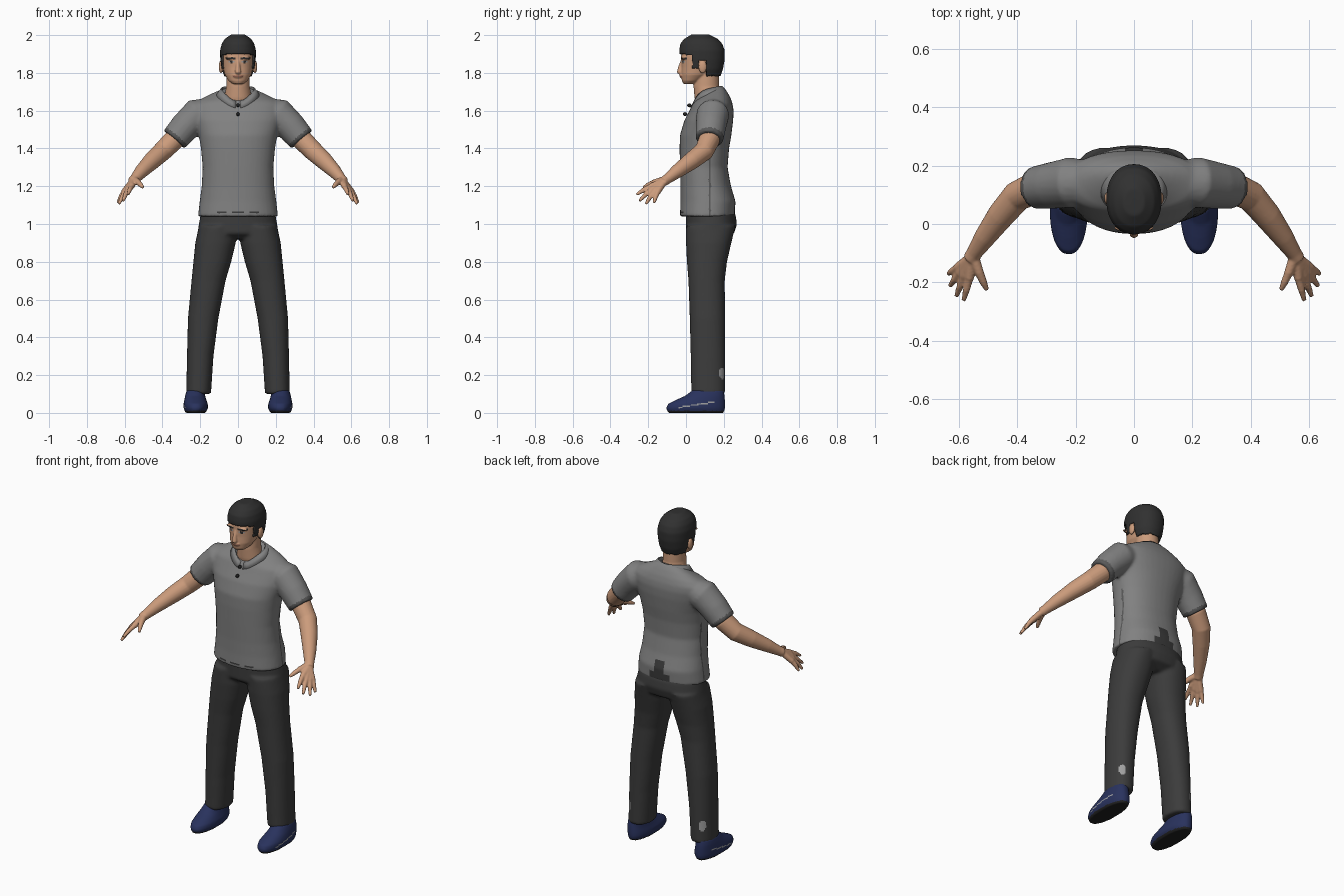
import bpy, bmesh
from math import cos, sin, pi
from mathutils import Vector

old = bpy.data.objects.get("Cube")
if old:
    bpy.data.objects.remove(old, do_unlink=True)


def material(name, r, g, b):
    m = bpy.data.materials.new(name)
    m.use_nodes = True
    m.diffuse_color = (r, g, b, 1)
    node = m.node_tree.nodes["Principled BSDF"]
    node.inputs["Base Color"].default_value = (r, g, b, 1)
    node.inputs["Roughness"].default_value = 0.8
    return m


SKIN = material("skin", 0.60, 0.33, 0.20)
LIP = material("lip", 0.36, 0.15, 0.10)
HAIR = material("dark_hair", 0.03, 0.03, 0.03)
SHIRT = material("grey_shirt", 0.22, 0.22, 0.22)
TRIM = material("dark_grey_trim", 0.10, 0.10, 0.10)
PANTS = material("charcoal_trousers", 0.045, 0.045, 0.045)
SHOE = material("navy_shoe", 0.022, 0.032, 0.11)
SOLE = material("black_sole", 0.015, 0.015, 0.015)
SOCK = material("light_grey", 0.35, 0.35, 0.35)


def skin_rings(bm, rings):
    """Join rings of points into a closed tube."""
    loops = [[bm.verts.new(p) for p in ring] for ring in rings]
    n = len(loops[0])
    for a, b in zip(loops, loops[1:]):
        for i in range(n):
            j = (i + 1) % n
            bm.faces.new((a[i], a[j], b[j], b[i]))
    bm.faces.new(loops[0][::-1])
    bm.faces.new(loops[-1])


def stack(bm, levels, power=0.9, side=1, n=40):
    """Loft level rings: z, x from, x to, y front, y back, backward tilt."""
    rings = []
    for z, x0, x1, y0, y1, *tilt in levels:
        ring = []
        for i in range(n):
            c, s = cos(2 * pi * i / n), sin(2 * pi * i / n)
            u = abs(c) ** power * (1 if c > 0 else -1)
            v = abs(s) ** power * (1 if s > 0 else -1)
            ring.append((side * ((x0 + x1) / 2 + u * (x1 - x0) / 2),
                         (y0 + y1) / 2 + v * (y1 - y0) / 2,
                         z + v * (tilt[0] if tilt else 0)))
        rings.append(ring)
    skin_rings(bm, rings)


def tube(bm, path, side=1, n=20):
    """Round limb along points: x, y, z, radius."""
    pts = [Vector((side * p[0], p[1], p[2])) for p in path]
    rings = []
    for k, p in enumerate(pts):
        t = pts[min(k + 1, len(pts) - 1)] - pts[max(k - 1, 0)]
        u = t.cross(Vector((0.1, 1, 0.3))).normalized()
        v = t.cross(u).normalized()
        rings.append([p + path[k][3] * (u * cos(2 * pi * i / n) + v * sin(2 * pi * i / n))
                      for i in range(n)])
    skin_rings(bm, rings)


def ball(bm, centre, size):
    new = bmesh.ops.create_uvsphere(bm, u_segments=24, v_segments=16, radius=1)["verts"]
    bmesh.ops.scale(bm, vec=size, verts=new)
    bmesh.ops.translate(bm, vec=centre, verts=new)


def finish(name, bm, mats, voxel=0.01, smooth=4, rule=None, keep=None):
    """Fuse the solids into one smooth skin, then colour or trim faces by rule."""
    bmesh.ops.recalc_face_normals(bm, faces=bm.faces)
    raw = bpy.data.meshes.new(name)
    bm.to_mesh(raw)
    bm.free()
    ob = bpy.data.objects.new(name, raw)
    bpy.context.collection.objects.link(ob)
    if voxel:
        r = ob.modifiers.new("fuse", "REMESH")
        r.mode, r.voxel_size = "VOXEL", voxel
        s = ob.modifiers.new("relax", "SMOOTH")
        s.factor, s.iterations = 0.5, smooth
        dg = bpy.context.evaluated_depsgraph_get()
        mesh = bpy.data.meshes.new_from_object(ob.evaluated_get(dg))
        ob.modifiers.clear()
        ob.data = mesh
        bpy.data.meshes.remove(raw)
    mesh = ob.data
    mesh.materials.clear()
    for m in mats:
        mesh.materials.append(m)
    if keep:
        b = bmesh.new()
        b.from_mesh(mesh)
        bmesh.ops.delete(b, geom=[f for f in b.faces if not keep(f.calc_center_median())],
                         context="FACES")
        b.to_mesh(mesh)
        b.free()
    for f in mesh.polygons:
        f.use_smooth = True
        f.material_index = rule(f.center, f.normal) if rule else 0
    return ob


# Trousers
bm = bmesh.new()
stack(bm, [(1.10, -.18, .18, 0, .23), (1.05, -.198, .198, 0, .262), (1.0, -.207, .207, 0, .27),
           (.95, -.215, .215, 0, .255), (.92, -.19, .19, .04, .2)])
for s in (1, -1):
    stack(bm, [(.99, .01, .207, 0, .262), (.9, .012, .226, 0, .24), (.8, .036, .236, .005, .217),
               (.7, .066, .246, .013, .205), (.5, .104, .265, .02, .207),
               (.3, .13, .27, .025, .207), (.1, .143, .274, .028, .207)], side=s)


def trouser_rule(p, n):
    worn = ((p.z - .21) / .032) ** 2 + ((abs(p.x) - .243) / .016) ** 2 < 1
    return 1 if worn and p.y > .12 else 0


finish("trousers", bm, [PANTS, SOCK], .009, 4, trouser_rule)

# Shirt with sleeves
bm = bmesh.new()
stack(bm, [(1.04, -.212, .212, -.032, .258), (1.12, -.203, .203, -.029, .262),
           (1.2, -.192, .192, -.029, .238), (1.3, -.187, .187, -.032, .22),
           (1.4, -.196, .196, -.034, .228), (1.47, -.208, .208, -.032, .24),
           (1.55, -.232, .232, -.008, .25), (1.6, -.24, .24, .018, .252),
           (1.635, -.235, .235, .035, .247), (1.66, -.2, .2, .045, .235, .01),
           (1.68, -.15, .15, .05, .215, .025), (1.695, -.1, .1, .05, .195, .035)])
for s in (1, -1):
    tube(bm, [(.14, .145, 1.6, .07), (.215, .142, 1.58, .087), (.28, .132, 1.515, .08),
              (.338, .124, 1.447, .073)], s)
SLEEVE, CUFF = Vector((.64, -.06, -.76)), Vector((.338, .124, 1.447))


def shirt_rule(p, n):
    q = Vector((abs(p.x), p.y, p.z))
    if q.x > .25 and (q - CUFF).dot(SLEEVE) > -.022:
        return 1
    if p.y > .15 and p.z < 1.165 and q.x < .035 + (.03 if p.z < 1.09 else 0):
        return 2
    if p.y < .05 and abs(p.z - 1.063) < .007 and (q.x < .035 or .06 < q.x < .11):
        return 2
    if p.z < 1.4 and q.x > .15 and abs(p.y - .125) < .007:
        return 1
    return 0


finish("shirt", bm, [SHIRT, TRIM, PANTS], .009, 4, shirt_rule)

# Folded collar, open at the front
bm = bmesh.new()
rows = []
for i in range(33):
    a = -pi / 2 + .12 + (2 * pi - .24) * i / 32
    front = max(0, -sin(a)) ** 3
    rim = (.09 * cos(a), .118 + .078 * sin(a), 1.705 + .022 * sin(a) - .035 * front + .012 * abs(cos(a)))
    fold = (.118 * cos(a), .122 + .1 * sin(a), rim[2] - .035)
    rows.append([bm.verts.new(p) for p in (rim, fold)])
for a, b in zip(rows, rows[1:]):
    bm.faces.new((a[0], a[1], b[1], b[0]))
collar = finish("collar", bm, [SHIRT], None)
collar.modifiers.new("cloth", "SOLIDIFY").thickness = .008

# Buttons on the placket
for k, (y, z) in enumerate(((.018, 1.628), (-.005, 1.582))):
    bm = bmesh.new()
    ball(bm, (0, y, z), (.009, .012, .01))
    finish("button_%d" % (k + 1), bm, [SOLE], None)

# Bare arms and hands
for s, side in ((1, "left"), (-1, "right")):
    bm = bmesh.new()
    tube(bm, [(.28, .132, 1.515, .05), (.338, .124, 1.447, .056), (.4, .095, 1.385, .052),
              (.455, .03, 1.335, .047), (.51, -.045, 1.28, .037), (.547, -.1, 1.238, .027),
              (.56, -.12, 1.224, .026)], s)
    # Palm fans out to the knuckles
    knuckles = [(.563, -.185, 1.2), (.582, -.18, 1.183), (.597, -.168, 1.172), (.604, -.15, 1.17)]
    tips = [(.583, -.262, 1.155), (.608, -.247, 1.122), (.63, -.212, 1.106), (.636, -.17, 1.112)]
    for k, t in zip(knuckles, tips):
        tube(bm, [(.555, -.112, 1.23, .018), (*k, .0165)], s, 12)
        mid = [(a + b) / 2 for a, b in zip(k, t)]
        tube(bm, [(*k, .0145), (mid[0], mid[1], mid[2] + .004, .0125), (*t, .008)], s, 12)
    tube(bm, [(.55, -.11, 1.235, .02), (.53, -.165, 1.222, .016), (.515, -.2, 1.207, .013),
              (.503, -.226, 1.193, .008)], s, 12)
    finish(side + "_arm", bm, [SKIN], .005, 3)

# Head, neck, nose and ears
bm = bmesh.new()
stack(bm, [(1.6, -.09, .09, .06, .2), (1.67, -.072, .072, .045, .185), (1.73, -.062, .062, .04, .175),
           (1.82, -.062, .062, .05, .175)], 1)
skull = [(1.742, -.03, .03, -.014, .05), (1.758, -.05, .05, -.022, .08), (1.79, -.07, .07, -.026, .13),
         (1.83, -.08, .08, -.024, .17), (1.88, -.086, .086, -.026, .19), (1.92, -.086, .086, -.024, .188),
         (1.955, -.074, .074, -.008, .17), (1.98, -.045, .045, .03, .135)]
stack(bm, skull, .95)
tube(bm, [(0, -.018, 1.87, .008), (0, -.03, 1.83, .012), (0, -.034, 1.806, .016),
          (0, -.02, 1.795, .014)], 1, 12)
for s in (1, -1):
    ball(bm, (s * .09, .088, 1.832), (.012, .022, .034))
    ball(bm, (s * .035, -.012, 1.878), (.034, .014, .008))
ball(bm, (0, -.022, 1.784), (.026, .012, .012))


def face_rule(p, n):
    x = abs(p.x)
    if p.y > .03:
        return 0
    if .014 < x < .062 and abs(p.z - 1.878 + .1 * abs(x - .04)) < .005:
        return 1
    if ((x - .035) / .016) ** 2 + ((p.z - 1.858) / .0065) ** 2 < 1:
        return 1 if abs(x - .035) < .007 or p.z > 1.861 else 3
    return 2 if x < .027 and abs(p.z - 1.783) < .0045 else 0


finish("head", bm, [SKIN, HAIR, LIP, SOCK], .004, 4, face_rule)

# Short hair trimmed to a hairline
bm = bmesh.new()
stack(bm, [(1.74, -.055, .055, .03, .165), (1.775, -.07, .07, .01, .18), (1.82, -.088, .088, -.02, .196),
           (1.87, -.094, .094, -.033, .205), (1.92, -.095, .095, -.036, .205),
           (1.955, -.086, .086, -.03, .192), (1.98, -.07, .07, -.01, .168),
           (2.004, -.035, .035, .03, .12)], .92)


def hairline(p):
    if p.y < .035:
        return p.z > 1.9 - .3 * max(0, abs(p.x) - .06)
    if p.y < .068:
        return p.z > 1.825
    return p.z > (1.865 if p.y < .108 else 1.785)


hair = finish("hair", bm, [HAIR], .007, 3, keep=hairline)
hair.modifiers.new("depth", "SOLIDIFY").thickness = .012

# Shoes with dark soles and a pale welt
def shoe_rule(p, n):
    if p.z < .012:
        return 1
    welt = abs(p.z - .028 - .16 * (p.y + .04)) < .0035 and -.04 < p.y < .15
    return 2 if welt and abs(p.x) > .225 else 0


for s, side in ((1, "left"), (-1, "right")):
    bm = bmesh.new()
    stack(bm, [(0, .172, .278, -.095, .2), (.025, .158, .288, -.106, .207), (.048, .16, .288, -.095, .207),
               (.07, .168, .284, -.05, .206), (.09, .174, .28, -.005, .204),
               (.12, .178, .272, .035, .2)], side=s)
    finish(side + "_shoe", bm, [SHOE, SOLE, SOCK], .007, 3, shoe_rule)
